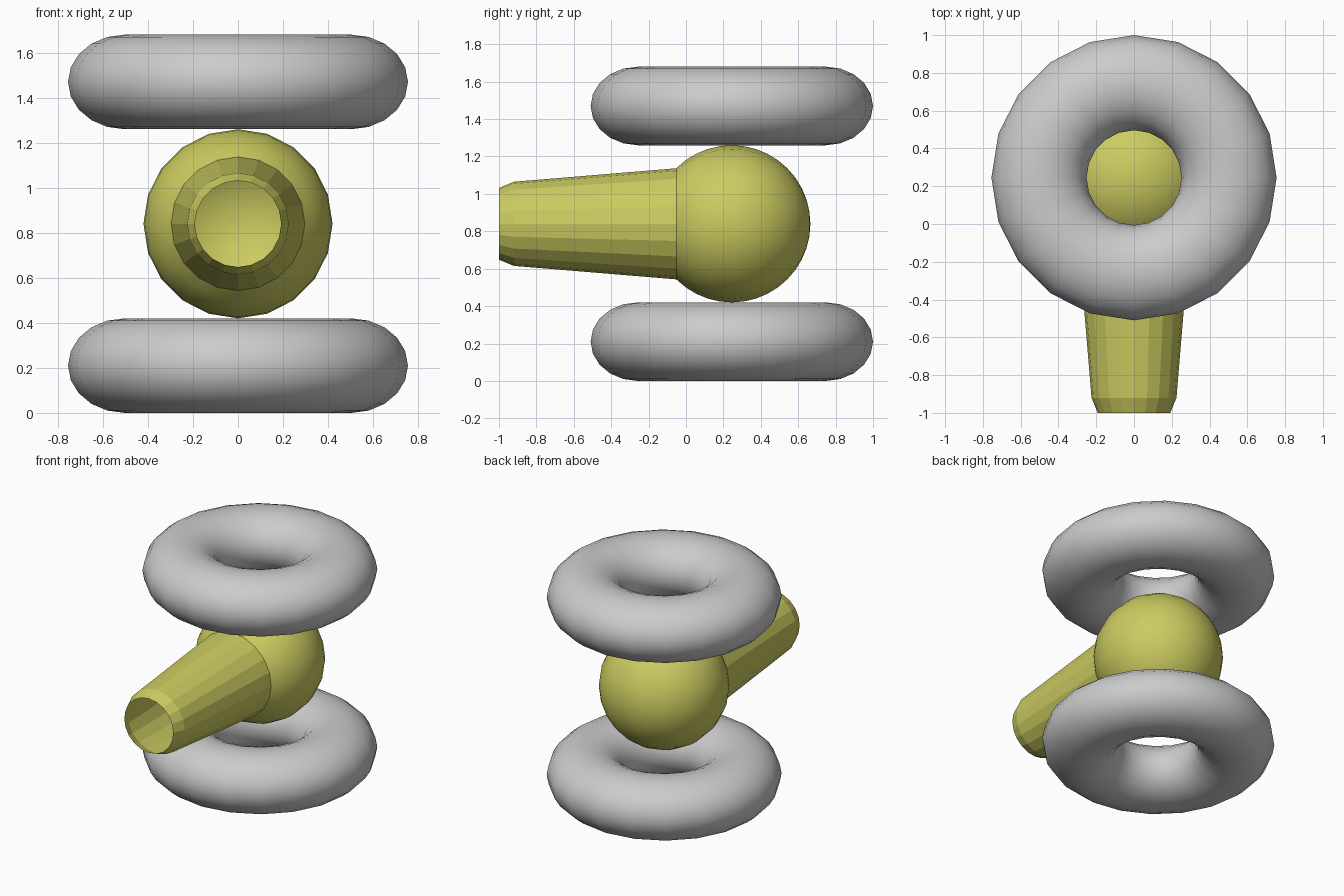
import bpy, bmesh
from math import sin, cos, pi, radians
from mathutils import Matrix, Vector

if "Cube" in bpy.data.objects:
    bpy.data.objects.remove(bpy.data.objects["Cube"])

SIDES = 20
CY = 0.245          # shared centre of rings and ball
BALL_R, BALL_Z = 0.42, 0.84


def ring_torus(name, z):
    bpy.ops.mesh.primitive_torus_add(major_segments=SIDES, minor_segments=SIDES,
                                     major_radius=0.503, minor_radius=0.252,
                                     location=(0, CY, z))
    ob = bpy.context.object
    ob.name = name
    ob.scale.z = 0.21 / 0.252
    bpy.ops.object.transform_apply(location=False, rotation=False, scale=True)
    bpy.ops.object.shade_smooth()


# Lower and upper cushions
ring_torus("lower_ring", 0.21)
ring_torus("upper_ring", 1.47)

# Ball with an open tapered nozzle, revolved around the y axis
profile = [(0.0, CY + BALL_R)]
for i in range(1, 16):                       # ball from back pole to 45 degrees from the front
    a = radians(9 * i)
    profile.append((BALL_R * sin(a), CY + BALL_R * cos(a)))
ball_rings = len(profile)
profile += [(0.225, -0.92), (0.192, -1.0)]   # nozzle and bevelled mouth

bm = bmesh.new()
rings = []
for r, y in profile:
    if r == 0:
        rings.append([bm.verts.new((0, y, BALL_Z))] * SIDES)
    else:
        rings.append([bm.verts.new((r * cos(2 * pi * k / SIDES), y,
                                    BALL_Z + r * sin(2 * pi * k / SIDES)))
                      for k in range(SIDES)])
for i in range(len(rings) - 1):
    for k in range(SIDES):
        n = (k + 1) % SIDES
        a, b = rings[i], rings[i + 1]
        quad = [a[k], b[k], b[n]] if i == 0 else [a[k], b[k], b[n], a[n]]
        face = bm.faces.new(quad)
        face.smooth = i < ball_rings - 1     # smooth ball, faceted nozzle
# Outward normals
bm.normal_update()
bm.faces.ensure_lookup_table()
f = bm.faces[SIDES * 5]
if f.normal.dot(f.calc_center_median() - Vector((0, CY, BALL_Z))) < 0:
    bmesh.ops.reverse_faces(bm, faces=bm.faces[:])

mesh = bpy.data.meshes.new("ball_nozzle")
bm.to_mesh(mesh)
bm.free()
ball = bpy.data.objects.new("ball_nozzle", mesh)
bpy.context.collection.objects.link(ball)

mat = bpy.data.materials.new("yellow")
mat.diffuse_color = (0.6, 0.6, 0.12, 1)
mat.use_nodes = True
mat.node_tree.nodes["Principled BSDF"].inputs["Base Color"].default_value = mat.diffuse_color
mesh.materials.append(mat)
